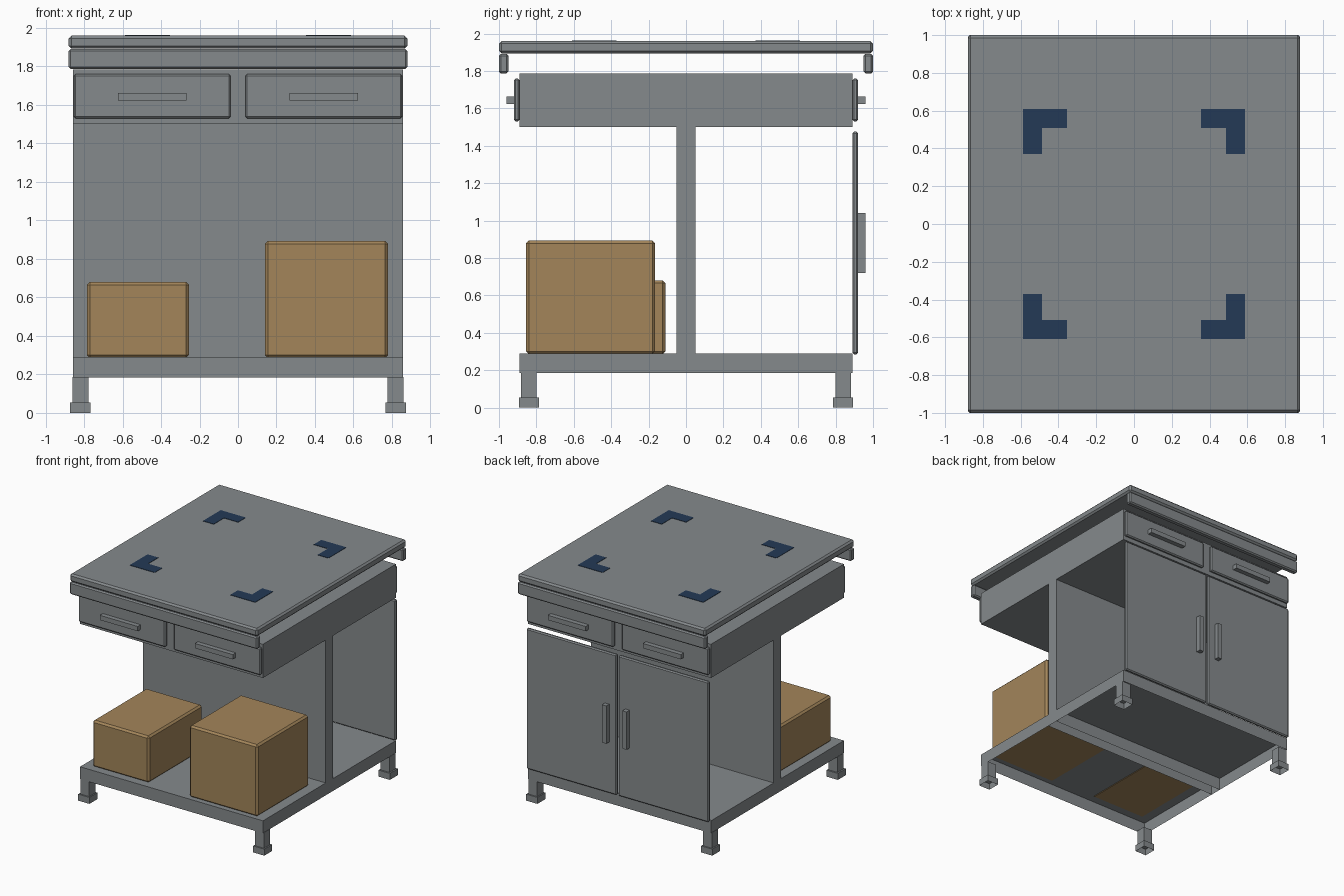
import bpy, bmesh
from mathutils import Vector

if "Cube" in bpy.data.objects:
    bpy.data.objects.remove(bpy.data.objects["Cube"])


def material(name, rgb):
    m = bpy.data.materials.new(name)
    m.diffuse_color = (*rgb, 1.0)
    m.use_nodes = True
    m.node_tree.nodes["Principled BSDF"].inputs["Base Color"].default_value = m.diffuse_color
    return m


GREY = material("grey_metal", (0.235, 0.254, 0.264))
WOOD = material("cardboard_brown", (0.366, 0.235, 0.102))
BLUE = material("dark_blue", (0.017, 0.042, 0.093))


def finish(name, bm, mat):
    mesh = bpy.data.meshes.new(name)
    bm.to_mesh(mesh)
    bm.free()
    mesh.materials.append(mat)
    ob = bpy.data.objects.new(name, mesh)
    bpy.context.collection.objects.link(ob)
    return ob


def box(name, x, y, z, mat=GREY, bevel=0.0, open_bottom=False):
    """Box from (min, max) ranges, optionally chamfered or hollow from below."""
    x, y, z = sorted(x), sorted(y), sorted(z)
    bm = bmesh.new()
    bmesh.ops.create_cube(bm, size=1.0)
    for v in bm.verts:
        v.co = Vector([(r[0] + r[1]) / 2 + c * (r[1] - r[0])
                       for r, c in zip((x, y, z), v.co)])
    bm.normal_update()
    if open_bottom:
        low = [f for f in bm.faces if f.normal.z < -0.5]
        bmesh.ops.delete(bm, geom=low, context='FACES_ONLY')
    if bevel:
        bmesh.ops.bevel(bm, geom=bm.edges[:], offset=bevel, segments=1,
                        affect='EDGES', profile=0.5)
    return finish(name, bm, mat)


def flip(r, s):
    return (r[0] * s, r[1] * s)


SIDES = ((-1, "left"), (1, "right"))
ENDS = ((-1, "front"), (1, "back"))

# Table top
box("table_top", (-0.88, 0.88), (-1, 1), (1.893, 1.96), bevel=0.014)

# Cabinet body: drawer case, dividing wall, hollow base
box("drawer_case", (-0.857, 0.857), (-0.89, 0.89), (1.50, 1.785))
box("dividing_wall", (-0.857, 0.857), (-0.05, 0.05), (0.185, 1.50), open_bottom=True)
box("base", (-0.857, 0.857), (-0.89, 0.89), (0.185, 0.29), open_bottom=True)

for ey, end in ENDS:
    # Rails under the table edge
    box(end + "_rail", (-0.88, 0.88), flip((0.95, 1.0), ey), (1.787, 1.891), bevel=0.01)
    for sx, side in SIDES:
        tag = end + "_" + side
        # Drawer fronts and handles
        box(tag + "_drawer", flip((0.038, 0.853), sx), flip((0.89, 0.92), ey),
            (1.53, 1.76), bevel=0.009)
        box(tag + "_drawer_handle", flip((0.268, 0.623), sx), flip((0.915, 0.96), ey),
            (1.622, 1.662))
        # Legs and feet
        box(tag + "_leg", flip((0.777, 0.86), sx), flip((0.80, 0.882), ey), (0.05, 0.187))
        box(tag + "_foot", flip((0.767, 0.872), sx), flip((0.787, 0.893), ey),
            (0.0, 0.055), open_bottom=True)

# Back doors with upright handles
for sx, side in SIDES:
    box(side + "_door", flip((0.008, 0.853), sx), (0.89, 0.92), (0.285, 1.475), bevel=0.009)
    box(side + "_door_handle", flip((0.075, 0.115), sx), (0.915, 0.96), (0.72, 1.04))

# Storage boxes on the front shelf
box("small_box", (-0.785, -0.255), (-0.83, -0.11), (0.286, 0.68), WOOD, bevel=0.015)
box("large_box", (0.14, 0.78), (-0.855, -0.165), (0.286, 0.893), WOOD, bevel=0.015)

# Corner marks on the table top
for ey, end in ENDS:
    for sx, side in SIDES:
        bm = bmesh.new()
        outline = [(0.588, 0.609), (0.354, 0.609), (0.354, 0.508),
                   (0.487, 0.508), (0.487, 0.371), (0.588, 0.371)]
        face = bm.faces.new([bm.verts.new((px * sx, py * ey, 1.959)) for px, py in outline])
        top = bmesh.ops.extrude_face_region(bm, geom=[face])["geom"]
        bmesh.ops.translate(bm, vec=(0, 0, 0.004),
                            verts=[g for g in top if isinstance(g, bmesh.types.BMVert)])
        bmesh.ops.recalc_face_normals(bm, faces=bm.faces[:])
        finish(end + "_" + side + "_corner_mark", bm, BLUE)
